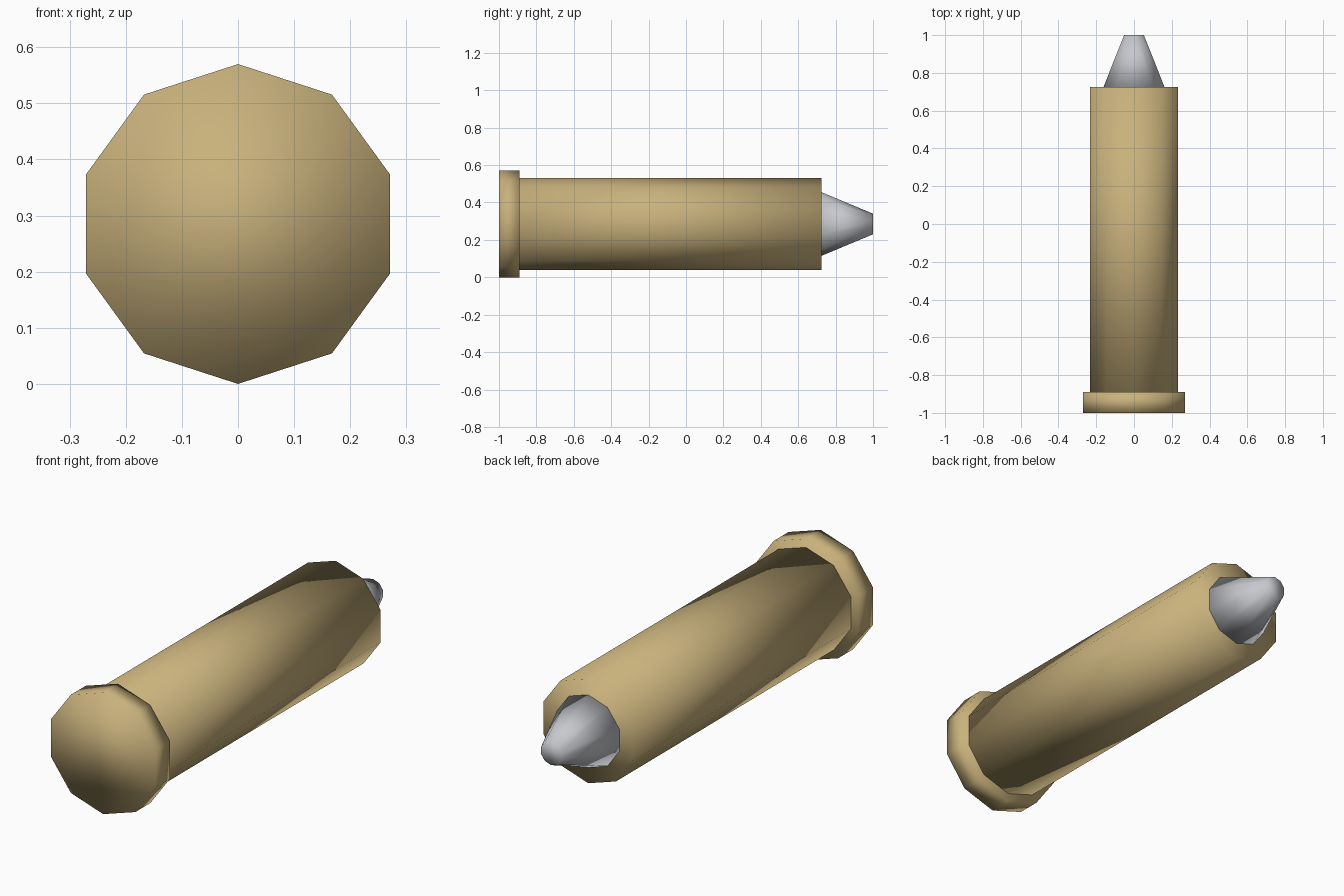
import bpy
import math

if "Cube" in bpy.data.objects:
    bpy.data.objects.remove(bpy.data.objects["Cube"])

SIDES = 10
CENTRE_Z = 0.285


def material(name, rgb):
    mat = bpy.data.materials.new(name)
    mat.diffuse_color = (*rgb, 1.0)
    mat.use_nodes = True
    mat.node_tree.nodes["Principled BSDF"].inputs["Base Color"].default_value = mat.diffuse_color
    return mat


brass = material("brass", (0.58, 0.44, 0.20))
steel = material("pale grey metal", (0.57, 0.58, 0.61))


def tapered_cylinder(name, y0, y1, r0, r1, mat):
    """Closed ten-sided cone section along y, with a corner pointing up."""
    bpy.ops.mesh.primitive_cone_add(
        vertices=SIDES, radius1=r0, radius2=r1, depth=y1 - y0,
        end_fill_type='NGON',
        location=(0, (y0 + y1) / 2, CENTRE_Z),
        rotation=(-math.pi / 2, 0, 0))
    obj = bpy.context.object
    obj.name = name
    obj.data.materials.append(mat)
    bpy.ops.object.shade_smooth()
    return obj


# Wide rim at the front end
tapered_cylinder("rim", -1.0, -0.89, 0.285, 0.285, brass)
# Long straight casing
tapered_cylinder("casing", -0.89, 0.725, 0.245, 0.245, brass)
# Blunt tapered tip
tapered_cylinder("tip", 0.725, 1.0, 0.17, 0.055, steel)
